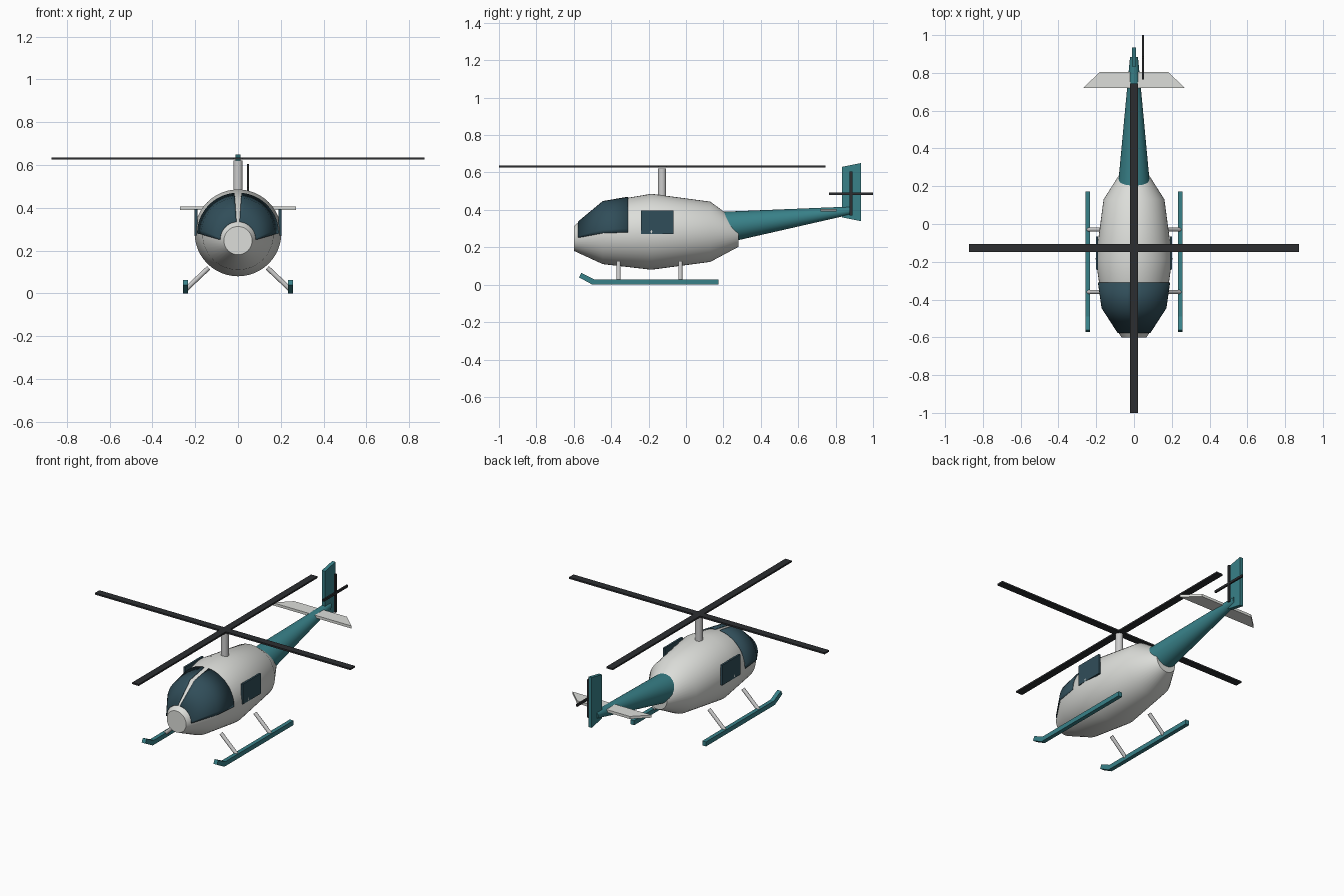
import bpy, bmesh, math
from mathutils import Vector

if "Cube" in bpy.data.objects:
    bpy.data.objects.remove(bpy.data.objects["Cube"])


def mat(name, r, g, b):
    m = bpy.data.materials.new(name)
    m.diffuse_color = (r, g, b, 1)
    m.use_nodes = True
    m.node_tree.nodes["Principled BSDF"].inputs["Base Color"].default_value = m.diffuse_color
    return m


WHITE = mat("white_paint", 0.72, 0.73, 0.70)
TEAL = mat("teal_paint", 0.04, 0.22, 0.25)
GLASS = mat("dark_glass", 0.03, 0.075, 0.10)
BLACK = mat("blade_black", 0.025, 0.027, 0.03)


def finish(bm, name, material=None, smooth=False):
    bmesh.ops.recalc_face_normals(bm, faces=bm.faces)
    me = bpy.data.meshes.new(name)
    bm.to_mesh(me)
    bm.free()
    ob = bpy.data.objects.new(name, me)
    bpy.context.collection.objects.link(ob)
    if material:
        me.materials.append(material)
    if smooth:
        bpy.ops.object.select_all(action='DESELECT')
        ob.select_set(True)
        bpy.context.view_layer.objects.active = ob
        bpy.ops.object.shade_smooth_by_angle(angle=math.radians(35))
    return ob


def loft(name, stations, material, a0=0, a1=360, n=48):
    """Rings (y, centre z, radius); a full turn is closed and capped."""
    bm = bmesh.new()
    full = a1 - a0 == 360
    count = n if full else n + 1
    angles = [math.radians(a0 + (a1 - a0) * i / n) for i in range(count)]
    rings = [[bm.verts.new((r * math.cos(a), y, z + r * math.sin(a))) for a in angles]
             for y, z, r in stations]
    for p, q in zip(rings, rings[1:]):
        for i in range(n):
            j = (i + 1) % count
            bm.faces.new((p[i], p[j], q[j], q[i]))
    if full:
        bm.faces.new(rings[0])
        bm.faces.new(rings[-1])
    return finish(bm, name, material, True)


def box(name, center, size, material=None):
    bm = bmesh.new()
    bmesh.ops.create_cube(bm, size=1)
    bmesh.ops.scale(bm, vec=size, verts=bm.verts)
    bmesh.ops.translate(bm, vec=center, verts=bm.verts)
    return finish(bm, name, material)


def prism(name, points, thickness, material=None):
    """Extrude a flat outline of 3D points along a vector, centred on it."""
    bm = bmesh.new()
    t = Vector(thickness)
    face = bm.faces.new([bm.verts.new(Vector(p) - t / 2) for p in points])
    ext = bmesh.ops.extrude_face_region(bm, geom=[face])
    bmesh.ops.translate(bm, vec=t, verts=[v for v in ext["geom"] if isinstance(v, bmesh.types.BMVert)])
    return finish(bm, name, material)


def rod(name, a, b, r, material=None, n=24):
    a, b = Vector(a), Vector(b)
    bm = bmesh.new()
    bmesh.ops.create_cone(bm, cap_ends=True, segments=n, radius1=r, radius2=r, depth=(b - a).length)
    bmesh.ops.rotate(bm, matrix=(b - a).to_track_quat('Z', 'Y').to_matrix(), verts=bm.verts)
    bmesh.ops.translate(bm, vec=(a + b) / 2, verts=bm.verts)
    return finish(bm, name, material, True)


def mirror_x(ob):
    ob.modifiers.new("mirror", 'MIRROR')
    return ob


# Cabin and tail boom
body = [(-0.60, 0.247, 0.066), (-0.445, 0.276, 0.166), (-0.185, 0.283, 0.203),
        (0.13, 0.283, 0.161), (0.28, 0.268, 0.066)]
loft("cabin", body, WHITE)
loft("tail_boom", [(0.20, 0.305, 0.085), (0.885, 0.397, 0.021)], TEAL)


# Windshield halves: curved shells just outside the cabin skin
def skin(y, offset):
    for (y0, z0, r0), (y1, z1, r1) in zip(body, body[1:]):
        if y0 <= y <= y1:
            t = (y - y0) / (y1 - y0)
            return y, z0 + t * (z1 - z0), r0 + t * (r1 - r0) + offset


shield = loft("windshield", [skin(y, 0.006) for y in (-0.577, -0.445, -0.31)], GLASS, 0, 85, 14)
solid = shield.modifiers.new("thickness", 'SOLIDIFY')
solid.thickness = 0.008
solid.offset = -1
mirror_x(shield)

# Side windows
mirror_x(box("side_window", (0.1963, -0.153, 0.333), (0.012, 0.175, 0.125), GLASS))

# Main rotor
rod("rotor_mast", (0, -0.128, 0.45), (0, -0.128, 0.622), 0.022)
box("main_blade_long", (0, -0.1275, 0.631), (0.044, 1.745, 0.01), BLACK)
box("main_blade_cross", (0, -0.1275, 0.631), (1.745, 0.044, 0.01), BLACK)

# Tail fin and stabilizer
prism("tail_fin", [(0, 0.833, 0.63), (0, 0.935, 0.65), (0, 0.935, 0.34), (0, 0.833, 0.36)],
      (0.022, 0, 0), TEAL)
prism("stabilizer", [(-0.27, 0.72, 0.398), (0.27, 0.72, 0.398), (0.18, 0.805, 0.398),
                     (-0.18, 0.805, 0.398)], (0, 0, 0.016), WHITE)

# Tail rotor
box("tail_blade_vertical", (0.047, 0.882, 0.487), (0.01, 0.014, 0.236), BLACK)
box("tail_blade_level", (0.047, 0.882, 0.487), (0.01, 0.236, 0.014), BLACK)

# Landing skids with upturned tips, and their struts
skid = [(-0.50, 0), (0.173, 0), (0.173, 0.028), (-0.49, 0.028), (-0.56, 0.063), (-0.572, 0.039)]
mirror_x(prism("skid", [(0.245, y, z) for y, z in skid], (0.025, 0, 0), TEAL))
for label, y in (("front", -0.36), ("rear", -0.03)):
    mirror_x(rod(label + "_strut", (0.137, y, 0.12), (0.243, y, 0.02), 0.011, n=16))
